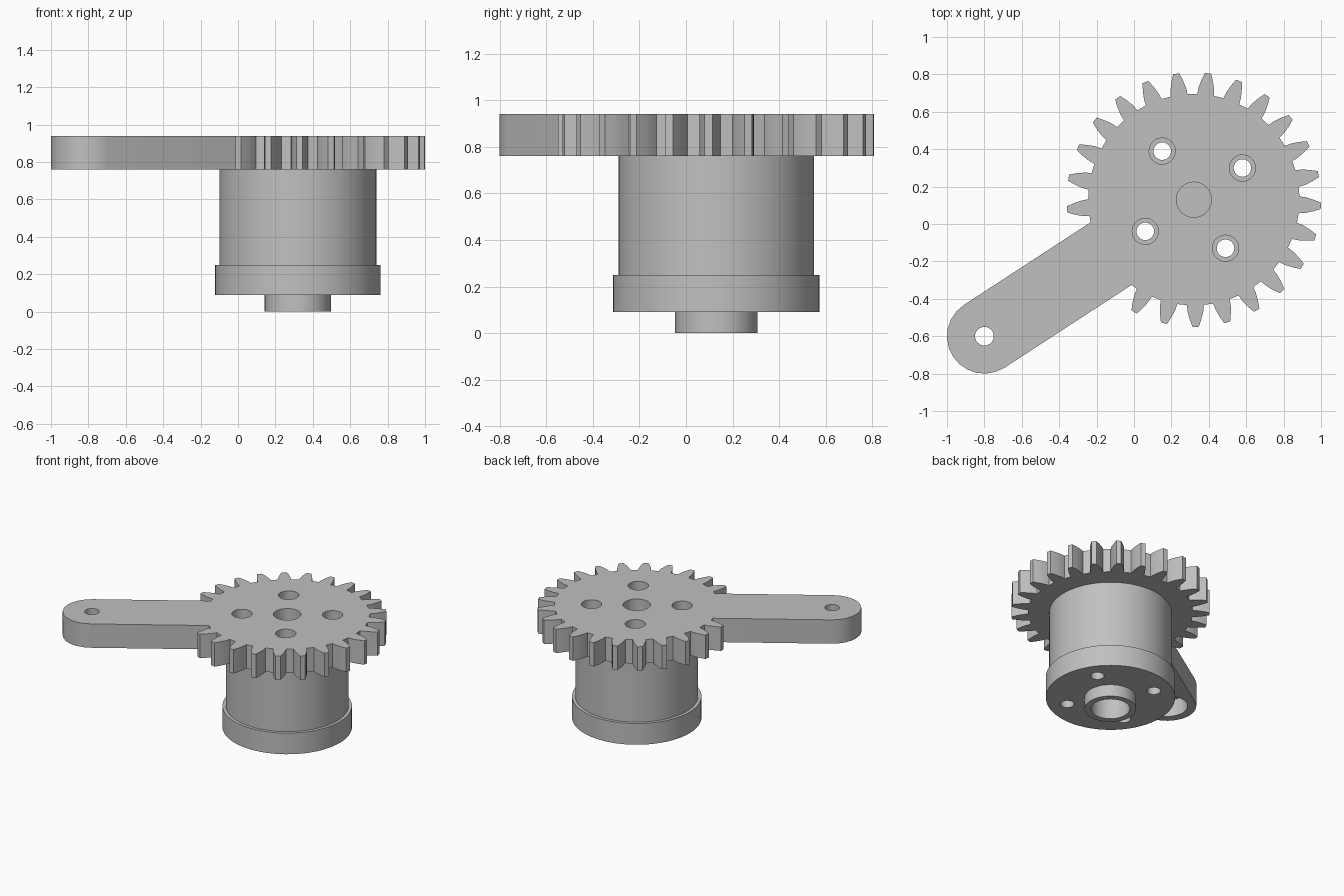
import bpy
import bmesh
from math import sin, cos, radians, atan2, degrees, asin, pi
from mathutils import Vector

cube = bpy.data.objects.get("Cube")
if cube:
    bpy.data.objects.remove(cube, do_unlink=True)

CENTER = Vector((0.32, 0.13))     # gear and drum axis
PIVOT = Vector((-0.80, -0.60))    # eye at the arm tip
ARM_R = 0.2
PLATE_Z, TOP_Z = 0.76, 0.94
BOLT_R = 0.31
TEETH = 25
STEP = 360 / TEETH
ARM_ANGLE = degrees(atan2(PIVOT.y - CENTER.y, PIVOT.x - CENTER.x)) % 360

grey = bpy.data.materials.new("plain grey")
grey.use_nodes = True
colour = (0.53, 0.53, 0.53, 1)
grey.diffuse_color = colour
grey.node_tree.nodes["Principled BSDF"].inputs["Base Color"].default_value = colour


def polar(origin, radius, angle):
    a = radians(angle)
    return origin + radius * Vector((cos(a), sin(a)))


def make_object(name, bm):
    bmesh.ops.recalc_face_normals(bm, faces=bm.faces[:])
    mesh = bpy.data.meshes.new(name)
    bm.to_mesh(mesh)
    bm.free()
    mesh.materials.append(grey)
    obj = bpy.data.objects.new(name, mesh)
    bpy.context.collection.objects.link(obj)
    return obj


def prism(name, outline, z0, z1):
    bm = bmesh.new()
    face = bm.faces.new([bm.verts.new((p.x, p.y, z0)) for p in outline])
    grown = bmesh.ops.extrude_face_region(bm, geom=[face], use_keep_orig=True)
    verts = [g for g in grown["geom"] if isinstance(g, bmesh.types.BMVert)]
    bmesh.ops.translate(bm, verts=verts, vec=(0, 0, z1 - z0))
    return make_object(name, bm)


def lathe(name, profile, segments):
    bm = bmesh.new()
    verts = [bm.verts.new((CENTER.x + r, CENTER.y, z)) for r, z in profile]
    edges = [bm.edges.new(pair) for pair in zip(verts, verts[1:])]
    bmesh.ops.spin(bm, geom=verts + edges, cent=(CENTER.x, CENTER.y, 0),
                   axis=(0, 0, 1), angle=2 * pi, steps=segments)
    bmesh.ops.remove_doubles(bm, verts=bm.verts[:], dist=0.0001)
    return make_object(name, bm)


def activate(obj):
    bpy.ops.object.select_all(action='DESELECT')
    obj.select_set(True)
    bpy.context.view_layer.objects.active = obj


def drill(obj, point, radius, z0, z1, sides=32):
    ring = [polar(point, radius, 360 * i / sides) for i in range(sides)]
    cutter = prism("drill_cutter", ring, z0, z1)
    cutter.hide_render = True
    cut = obj.modifiers.new("hole", 'BOOLEAN')
    cut.operation, cut.solver, cut.object = 'DIFFERENCE', 'EXACT', cutter
    activate(obj)
    bpy.ops.object.modifier_apply(modifier=cut.name)
    bpy.data.objects.remove(cutter, do_unlink=True)


def smooth(obj):
    activate(obj)
    bpy.ops.object.shade_smooth_by_angle(angle=radians(30))


# Tooth flank: radius and half angle from root to tip
ROOT_R = 0.565
flank = [(ROOT_R, 4.6), (0.60, 4.0), (0.64, 2.8), (0.68, 1.4)]
tooth = [(r, -a) for r, a in flank] + [(r, a) for r, a in reversed(flank)]

# Gear outline, leaving out the teeth swallowed by the arm
half_gap = degrees(asin(ARM_R / ROOT_R))
first = ARM_ANGLE + half_gap
outline = [polar(CENTER, ROOT_R, first)]
phase = -2.8
for i in range(TEETH * 2):
    middle = phase + i * STEP
    if first + 4.6 < middle < ARM_ANGLE + 360 - half_gap - 4.6:
        outline += [polar(CENTER, r, middle + a) for r, a in tooth]
outline.append(polar(CENTER, ROOT_R, ARM_ANGLE - half_gap))
# Rounded arm tip
outline += [polar(PIVOT, ARM_R, ARM_ANGLE - 90 + 15 * i) for i in range(13)]

gear = prism("gear_with_arm", outline, PLATE_Z, TOP_Z)

# Drum with flange, hub and hollow bore
drum = lathe("drum", [(0, 0.55), (0.133, 0.55), (0.133, 0), (0.177, 0),
                      (0.177, 0.09), (0.443, 0.09), (0.443, 0.25),
                      (0.42, 0.25), (0.42, PLATE_Z), (0, PLATE_Z)], 64)

# Bolt holes, wider in the gear than in the drum
for i in range(4):
    spot = polar(CENTER, BOLT_R, ARM_ANGLE + 90 * i)
    drill(gear, spot, 0.07, 0.7, 1)
    drill(drum, spot, 0.047, -0.1, 1)

# Shaft recess, arm eye and the wide pocket beneath it
drill(gear, CENTER, 0.094, 0.7, 1)
drill(gear, PIVOT, 0.14, 0.7, 0.89)
drill(gear, PIVOT, 0.05, 0.7, 1)

smooth(gear)
smooth(drum)
